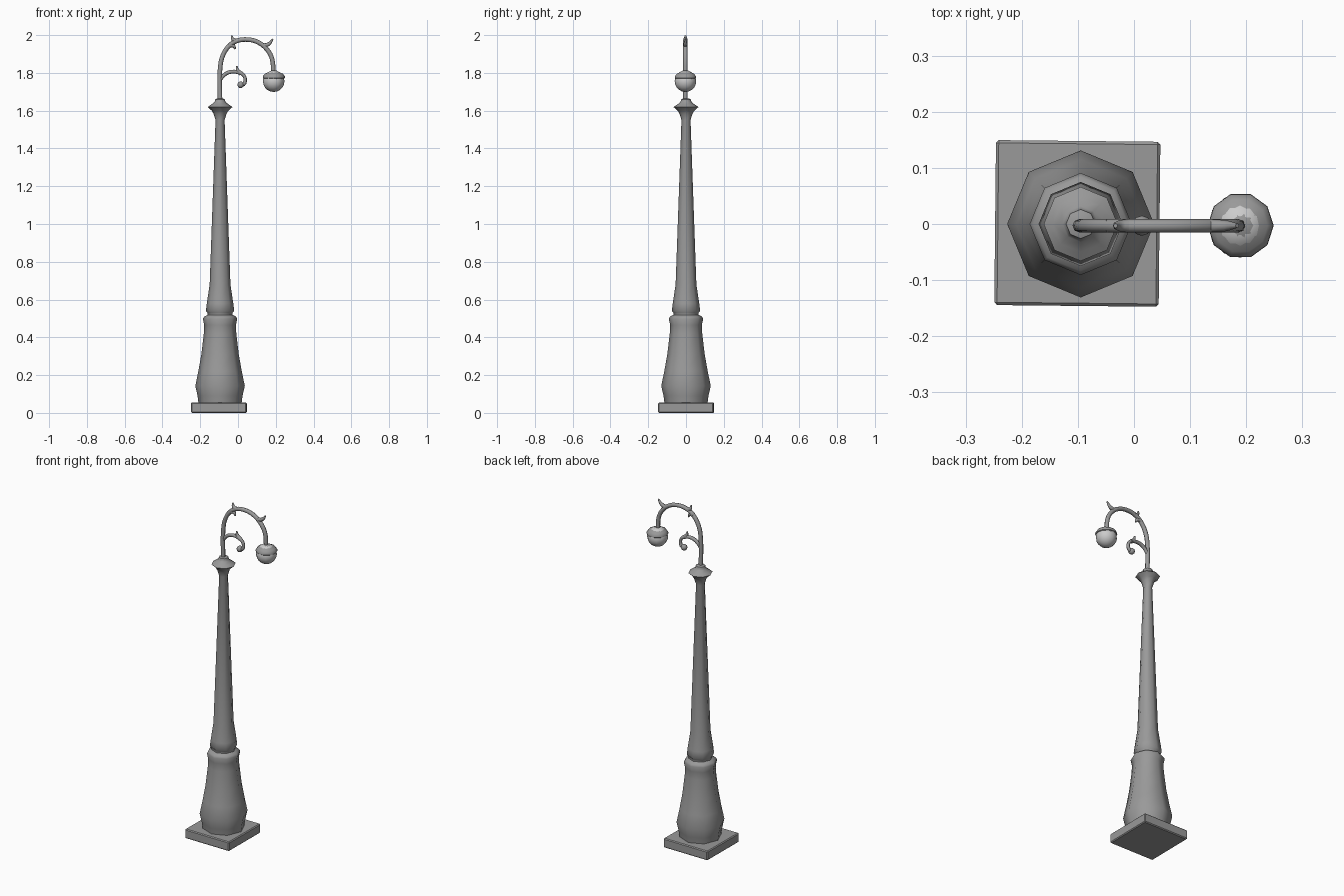
import bpy, bmesh, math
from mathutils import Matrix

if "Cube" in bpy.data.objects:
    bpy.data.objects.remove(bpy.data.objects["Cube"])

PX, ARM_Y, LX = -0.095, -0.003, 0.19   # pole axis, arm plane, lamp axis

iron = bpy.data.materials.new("dark_iron")
iron.diffuse_color = (0.32, 0.32, 0.32, 1)
iron.use_nodes = True
iron.node_tree.nodes["Principled BSDF"].inputs["Base Color"].default_value = iron.diffuse_color


def smooth(ob, deg, mat=iron):
    bpy.ops.object.select_all(action='DESELECT')
    ob.select_set(True)
    bpy.context.view_layer.objects.active = ob
    bpy.ops.object.shade_smooth_by_angle(angle=math.radians(deg))
    if mat:
        ob.data.materials.append(mat)


def lathe(name, profile, sides, x, y, deg=55):
    bm = bmesh.new()
    rings = []
    for r, z in profile:
        rings.append([bm.verts.new((x + r * math.cos(2 * math.pi * i / sides),
                                    y + r * math.sin(2 * math.pi * i / sides), z))
                      for i in range(sides)])
    for a, b in zip(rings, rings[1:]):
        for i in range(sides):
            j = (i + 1) % sides
            bm.faces.new((a[i], a[j], b[j], b[i]))
    bm.faces.new(rings[0][::-1])
    bm.faces.new(rings[-1])
    me = bpy.data.meshes.new(name)
    bm.to_mesh(me)
    bm.free()
    ob = bpy.data.objects.new(name, me)
    bpy.context.collection.objects.link(ob)
    smooth(ob, deg)
    return ob


def tube(name, pts, res=4):
    """Round tube through (x, z, radius) points in the arm plane."""
    cu = bpy.data.curves.new(name, 'CURVE')
    cu.dimensions = '3D'
    cu.bevel_depth = 1.0
    cu.bevel_resolution = 2
    cu.use_fill_caps = True
    cu.resolution_u = res
    sp = cu.splines.new('BEZIER')
    sp.bezier_points.add(len(pts) - 1)
    for bp, (x, z, r) in zip(sp.bezier_points, pts):
        bp.co = (x, ARM_Y, z)
        bp.radius = r
        bp.handle_left_type = bp.handle_right_type = 'AUTO'
    ob = bpy.data.objects.new(name, cu)
    bpy.context.collection.objects.link(ob)
    bpy.ops.object.select_all(action='DESELECT')
    ob.select_set(True)
    bpy.context.view_layer.objects.active = ob
    bpy.ops.object.convert(target='MESH')
    smooth(bpy.context.object, 60)


# Square plinth
bpy.ops.mesh.primitive_cube_add(size=1, location=(-0.101, 0.001, 0.0275),
                                rotation=(0, 0, math.radians(-0.6)))
plinth = bpy.context.object
plinth.name = "plinth"
plinth.data.transform(Matrix.Diagonal((0.293, 0.294, 0.055, 1)))
plinth.data.materials.append(iron)
bev = plinth.modifiers.new("bevel", 'BEVEL')
bev.width, bev.segments = 0.005, 1

# Octagonal pole: flared foot, collar, tapered shaft and capital
lathe("pole", [
    (0.114, 0.05), (0.119, 0.09), (0.131, 0.143), (0.115, 0.22), (0.099, 0.31),
    (0.086, 0.42), (0.084, 0.465), (0.091, 0.498), (0.084, 0.51), (0.066, 0.519),
    (0.066, 0.53), (0.075, 0.54), (0.07, 0.58), (0.055, 0.68), (0.024, 1.55),
    (0.034, 1.583), (0.044, 1.60), (0.066, 1.619), (0.05, 1.63), (0.032, 1.643),
    (0.028, 1.65), (0.026, 1.66), (0.015, 1.664)], 8, PX, 0)

# Curved main arm
tube("arm", [(PX, 1.65, .012), (PX, 1.82, .012), (-0.083, 1.885, .012),
             (-0.05, 1.94, .012), (-0.01, 1.968, .012), (0.055, 1.976, .012),
             (0.11, 1.96, .012), (0.155, 1.922, .012), (0.18, 1.875, .012),
             (LX - .003, 1.795, .012)])

# Scroll branch ending in a small knob
tube("scroll", [(-0.093, 1.765, .009), (-0.072, 1.79, .010), (-0.04, 1.805, .010),
                (0.0, 1.803, .010), (0.03, 1.787, .009), (0.038, 1.76, .009),
                (0.03, 1.74, .010), (0.014, 1.737, .010)])
bpy.ops.mesh.primitive_uv_sphere_add(segments=10, ring_count=6, radius=0.018,
                                     location=(0.014, ARM_Y, 1.737))
bpy.context.object.name = "scroll_knob"
smooth(bpy.context.object, 60)

# Thorn leaves on the arm and scroll
thorns = [[(-0.005, 1.968), (-0.026, 1.976), (-0.033, 1.998)],
          [(-0.05, 1.945), (-0.024, 1.943), (-0.014, 1.926)],
          [(0.13, 1.943), (0.163, 1.953), (0.184, 1.979)],
          [(0.018, 1.795), (-0.001, 1.812), (-0.007, 1.836)]]
for k, t in enumerate(thorns):
    tube(f"thorn_{k + 1}", [(x, z, r) for (x, z), r in zip(t, (.012, .010, .004))], 3)

# Lamp globe with its shallow domed cap
bpy.ops.mesh.primitive_uv_sphere_add(segments=12, ring_count=10, radius=0.057,
                                     location=(LX - .001, ARM_Y, 1.756))
bpy.context.object.name = "globe"
smooth(bpy.context.object, 60, None)
lathe("lamp_cap", [(0.052, 1.768), (0.059, 1.773), (0.058, 1.783), (0.048, 1.795),
                   (0.026, 1.805), (0.015, 1.812)], 10, LX, ARM_Y)
